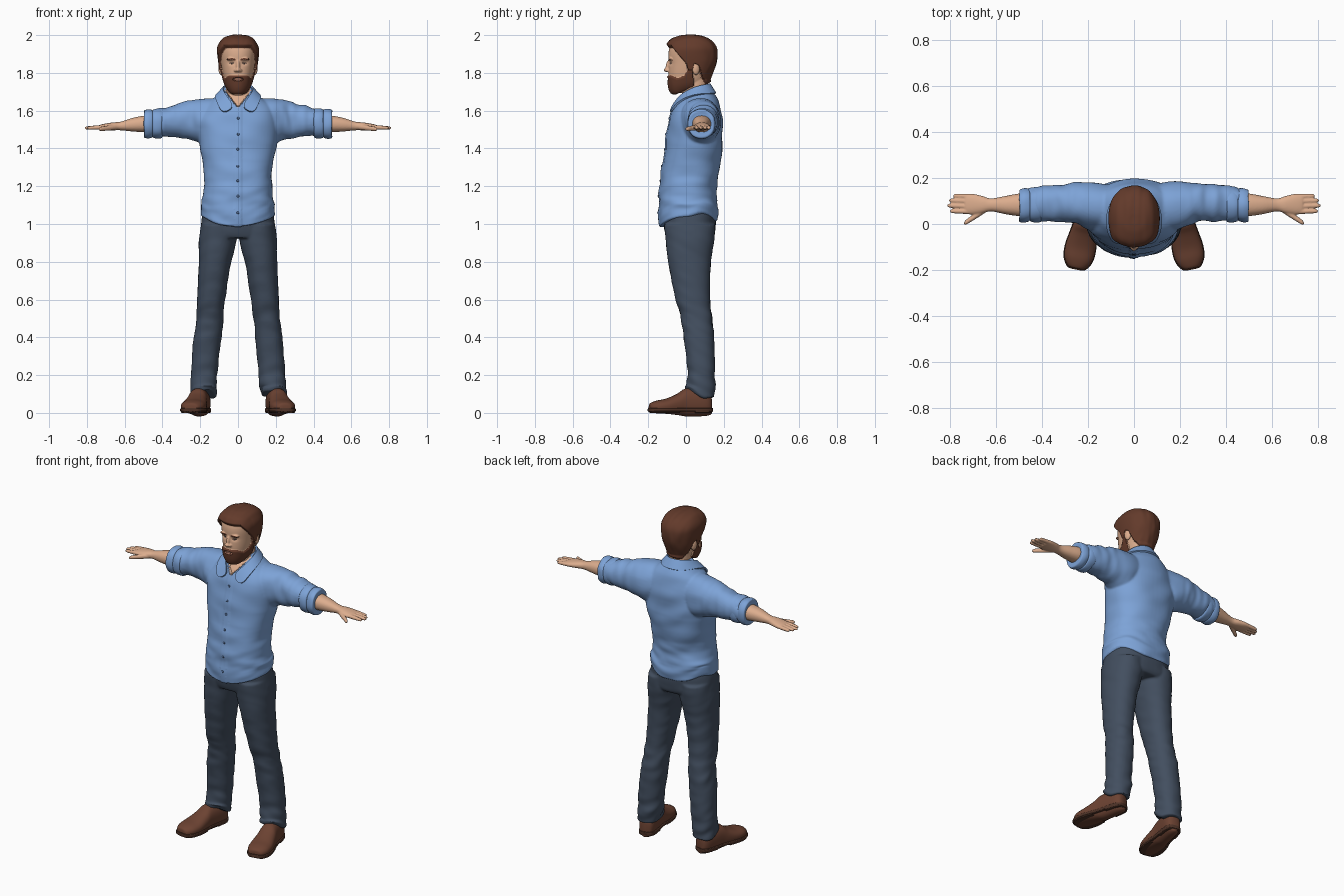
import bpy, bmesh, math
from mathutils import Vector, Matrix, noise

if "Cube" in bpy.data.objects:
    bpy.data.objects.remove(bpy.data.objects["Cube"])

def material(name, r, g, b):
    m = bpy.data.materials.new(name)
    m.diffuse_color = (r, g, b, 1)
    m.use_nodes = True
    m.node_tree.nodes["Principled BSDF"].inputs["Base Color"].default_value = m.diffuse_color
    return m

BLUE = material("shirt blue", .205, .366, .68)
NAVY = material("denim navy", .055, .077, .115)
SKIN = material("skin", .72, .42, .27)
HAIR = material("hair brown", .125, .043, .024)
LEATHER = material("shoe brown", .15, .055, .032)
SOLE = material("sole dark brown", .075, .032, .02)
LIPS = material("lips", .5, .22, .15)
DARK = material("eye dark", .03, .02, .018)
BUTTON = material("button blue", .09, .16, .32)

def ss(a, b, x):
    t = min(1, max(0, (x - a) / (b - a)))
    return t * t * (3 - 2 * t)

def lerp_table(pts, x):
    for (a, fa), (b, fb) in zip(pts, pts[1:]):
        if x <= b:
            return fa + (fb - fa) * max(0, (x - a) / (b - a))
    return pts[-1][1]

def loft(bm, rows, axis='z', n=40, p=2.2, side=1, steps=4):
    """Skin through rows (t, u0, u1, v0, v1); smooth interpolation between rows."""
    dense = []
    for i in range(len(rows) - 1):
        a, b, c, d = (rows[max(0, min(len(rows) - 1, i + k))] for k in (-1, 0, 1, 2))
        for s in range(steps):
            t = s / steps
            dense.append([.5 * (2*q + (r - o)*t + (2*o - 5*q + 4*r - w)*t*t + (3*q - o - 3*r + w)*t**3)
                          for o, q, r, w in zip(a, b, c, d)])
    dense.append(rows[-1])
    rings = []
    for t, u0, u1, v0, v1 in dense:
        ring = []
        for k in range(n):
            a = 2 * math.pi * k / n
            cu, cv = (math.copysign(abs(f) ** (2 / p), f) for f in (math.cos(a), math.sin(a)))
            u, v = (u0 + u1 + (u1 - u0) * cu) / 2, (v0 + v1 + (v1 - v0) * cv) / 2
            x, y, z = {'z': (u, v, t), 'x': (t, u, v), 'y': (u, t, v)}[axis]
            ring.append(bm.verts.new((x * side, y, z)))
        rings.append(ring)
    for r0, r1 in zip(rings, rings[1:]):
        for k in range(n):
            bm.faces.new((r0[k], r0[(k+1) % n], r1[(k+1) % n], r1[k]))
    bm.faces.new(rings[0][::-1])
    bm.faces.new(rings[-1])

def ball(bm, c, r, rot=None, seg=20):
    bmesh.ops.create_uvsphere(bm, u_segments=seg, v_segments=seg // 2, radius=1,
                              matrix=Matrix.LocRotScale(Vector(c), rot, Vector(r)))

def build(name, bm, mats, voxel=0, relax=0, disp=None, rule=None, mirror=False, extra=()):
    bmesh.ops.recalc_face_normals(bm, faces=bm.faces)
    me = bpy.data.meshes.new(name)
    bm.to_mesh(me)
    bm.free()
    ob = bpy.data.objects.new(name, me)
    bpy.context.collection.objects.link(ob)
    def mod(kind, **kw):
        m = ob.modifiers.new(kind, kind)
        for k, v in kw.items():
            setattr(m, k, v)
    if voxel:
        mod('REMESH', mode='VOXEL', voxel_size=voxel)
    if relax:
        mod('SMOOTH', factor=.5, iterations=relax)
    if mirror:
        mod('MIRROR')
    for kind, kw in extra:
        mod(kind, **kw)
    dg = bpy.context.evaluated_depsgraph_get()
    me = bpy.data.meshes.new_from_object(ob.evaluated_get(dg))
    ob.modifiers.clear()
    ob.data = me
    me.materials.clear()
    for m in mats:
        me.materials.append(m)
    if rule:
        for f in me.polygons:
            f.material_index = rule(f.center)
    if disp:
        new = [disp(v.co.copy(), v.normal.copy()) for v in me.vertices]
        for v, co in zip(me.vertices, new):
            v.co = co
    me.shade_smooth()
    me.set_sharp_from_angle(angle=math.radians(50))
    bpy.context.view_layer.update()
    return ob

# Shirt: torso and sleeves fused, with folds, placket, open neck and curved hem
def in_neck(c):
    return c.y < .03 and c.z > 1.60 and abs(c.x) < (c.z - 1.615) * .75

def shirt_disp(c, n):
    arm = ss(.19, .27, abs(c.x))
    body = noise.noise(Vector((c.x*7 + c.z*4, c.y*6, c.z*12))) * .008
    body += noise.noise(Vector((c.x*12 - c.z*9, c.y*9, c.z*20))) * .004 * ss(1.35, 1.15, c.z)
    sleeve = noise.noise(Vector((abs(c.x)*24, c.y*9, c.z*9 + c.x*2))) * .008
    d = body * (1 - arm) + sleeve * arm
    if in_neck(c):
        d = -.008
    elif c.y < 0 and abs(c.x) < .02:
        d += .004
    co = c + n * d
    co.z += ss(1.16, 1.0, c.z) * (.055 * (c.x / .19)**2 + .028 * ss(0, .1, c.y))
    return co

bm = bmesh.new()
loft(bm, [(z, -w, w, y0, y1) for z, w, y0, y1 in (
    (.985, .195, -.142, .167), (1.05, .196, -.144, .169), (1.12, .191, -.142, .166),
    (1.2, .179, -.138, .16), (1.3, .182, -.123, .179), (1.4, .2, -.113, .193), (1.5, .213, -.1, .194),
    (1.58, .205, -.08, .188), (1.64, .165, -.055, .173), (1.675, .118, -.03, .156),
    (1.7, .086, -.012, .142), (1.725, .076, 0, .135))], n=56, p=2.3)
for s in (1, -1):
    loft(bm, [(.08, -.03, .17, 1.46, 1.66), (.15, -.03, .181, 1.42, 1.668), (.2, -.02, .182, 1.43, 1.664),
              (.25, 0, .18, 1.447, 1.655), (.3, .01, .175, 1.456, 1.642), (.36, .011, .17, 1.463, 1.624),
              (.43, .015, .162, 1.468, 1.607), (.48, .02, .14, 1.475, 1.595)], 'x', side=s)
shirt = build("shirt", bm, [BLUE, SKIN], .0065, 4, shirt_disp, lambda c: int(in_neck(c)))

# Rolled cuffs
bm = bmesh.new()
loft(bm, [(x, .085 - .076*k, .085 + .076*k - (x - .41)*.12, 1.532 - .077*k, 1.532 + .078*k - (x - .41)*.07)
          for x, k in ((.402, .9), (.408, 1), (.43, 1.03), (.447, .99), (.452, .93), (.457, .98),
                       (.475, 1.03), (.492, 1), (.497, .93), (.496, .75))], 'x', n=48)
build("sleeve_cuffs", bm, [BLUE], mirror=True, disp=lambda c, n: c + n * .004 *
      noise.noise(Vector((c.x*14, c.y*18, c.z*18))))

# Collar: strip from the nape to the front points, laid on the shirt
top = [(0, .13, 1.742), (.05, .115, 1.74), (.08, .06, 1.728), (.077, 0, 1.703), (.052, -.045, 1.665), (.014, -.075, 1.618)]
low = [(0, .16, 1.69), (.07, .14, 1.685), (.11, .065, 1.682), (.118, 0, 1.66), (.105, -.05, 1.628), (.082, -.085, 1.578)]
bm = bmesh.new()
pairs = []
for a, b in zip(top, low):
    _, loc, nor, _ = shirt.closest_point_on_mesh(Vector(b))
    low_pt = loc + nor * .012
    if b[0] == 0:
        low_pt.x = 0
    pairs.append((bm.verts.new(a), bm.verts.new(low_pt)))
for (a, b), (c, d) in zip(pairs, pairs[1:]):
    bm.faces.new((a, b, d, c))
build("collar", bm, [BLUE], mirror=True, extra=[('SUBSURF', dict(levels=2)),
      ('SOLIDIFY', dict(thickness=.01, offset=0))])

# Buttons down the placket
bm = bmesh.new()
for i in range(7):
    _, loc, nor, _ = shirt.closest_point_on_mesh(Vector((0, -.16, 1.06 + i * .085)))
    ball(bm, loc, (.007, .004, .007), seg=12)
build("buttons", bm, [BUTTON])

# Jeans: hips and two legs fused, creased at knee and ankle
def jeans_disp(c, n):
    amp = .003 + .006 * ss(.15, .0, abs(c.z - .48)) + .009 * ss(.3, .1, c.z)
    d = noise.noise(Vector((c.x*8, c.y*8 + c.x*5, c.z*19 + c.y*9))) * amp
    co = c + n * d
    co.z += ss(.16, .09, c.z) * .035 * ss(.1, 0, c.y)
    return co

bm = bmesh.new()
loft(bm, [(1.1, -.165, .165, -.115, .145), (1.05, -.187, .187, -.123, .156), (1, -.197, .197, -.119, .158),
          (.95, -.203, .203, -.11, .154), (.925, -.195, .195, -.1, .14)], n=56, p=2.4)
for s in (1, -1):
    loft(bm, [(1, .01, .197, -.115, .155), (.92, .008, .206, -.108, .15), (.85, .022, .207, -.101, .14),
              (.8, .036, .207, -.095, .133), (.7, .053, .211, -.076, .127), (.6, .068, .216, -.055, .126),
              (.5, .081, .223, -.026, .138), (.4, .088, .236, -.012, .149), (.3, .1, .244, 0, .151),
              (.2, .11, .25, .008, .153), (.13, .115, .253, 0, .156), (.082, .12, .253, -.005, .152)], side=s)
build("jeans", bm, [NAVY], .0065, 4, jeans_disp)

# Forearms and hands
bm = bmesh.new()
loft(bm, [(.44, .03, .135, 1.484, 1.577), (.5, .034, .132, 1.486, 1.573), (.56, .043, .121, 1.49, 1.561),
          (.62, .055, .111, 1.496, 1.542), (.66, .046, .122, 1.496, 1.538), (.7, .041, .131, 1.496, 1.532),
          (.728, .044, .131, 1.498, 1.526), (.735, .05, .125, 1.502, 1.522)], 'x')
def digit(x0, y0, x1, y1, z0, z1, r):
    loft(bm, [(x0 + (x1-x0)*t, y0 + (y1-y0)*t - r*k, y0 + (y1-y0)*t + r*k, z0 + (z1-z0)*t - r*k, z0 + (z1-z0)*t + r*k)
              for t, k in ((0, 1), (.35, 1.05), (.7, .95), (.92, .8), (1, .35))], 'x', n=16, p=2)
for y0, x1, y1 in ((.119, .785, .122), (.098, .803, .102), (.076, .811, .08), (.054, .799, .056)):
    digit(.69, y0, x1, y1, 1.514, 1.508, .0108)
digit(.635, .07, .738, .002, 1.514, 1.502, .0135)
build("forearms_and_hands", bm, [SKIN], .0042, 2, mirror=True)

# Head: skull, neck and nose fused; hair and beard are raised areas chosen by their outlines
HAIRLINE = [(-.2, 1.935), (-.065, 1.93), (-.03, 1.885), (0, 1.85), (.012, 1.81), (.035, 1.81), (.045, 1.845),
            (.065, 1.835), (.08, 1.775), (.1, 1.742), (.3, 1.742)]
BEARDLINE = [(-.2, 1.79), (-.075, 1.787), (-.045, 1.772), (-.01, 1.785), (.012, 1.82), (.035, 1.83), (.042, 1.7)]

def hair_at(c):
    return c.z - lerp_table(HAIRLINE, c.y)

def beard_at(c):
    return min(lerp_table(BEARDLINE, c.y) - c.z, c.z - 1.675 - .45 * (c.y + .08))

def mouth(c):
    return c.y < -.06 and (c.x / .024)**2 + ((c.z - 1.767) / .007)**2 < 1

def head_rule(c):
    ax = abs(c.x)
    if mouth(c):
        return 2
    if hair_at(c) > 0 or (beard_at(c) > 0 and not (c.y < -.096 and c.z > 1.795)):
        return 1
    if c.y < -.04 and .014 < ax < .058 and abs(c.z - 1.874 + abs(ax - .036) * .15) < .0045:
        return 1
    if c.y < -.04 and ((ax - .035) / .014)**2 + ((c.z - 1.851) / .0045)**2 < 1:
        return 3
    return 0

def head_disp(c, n):
    h, b = ss(-.002, .012, hair_at(c)), ss(-.002, .008, beard_at(c))
    strand = noise.noise(Vector((c.x*45, c.y*9, c.z*14)))
    d = h * (.0145 + strand * .003 + .008 * ss(0, -.06, c.y) * ss(1.985, 1.955, c.z))
    if not mouth(c):
        d = max(d, b * (.008 + strand * .0015))
    if c.y < -.03:
        d -= .007 * math.exp(-((abs(c.x) - .034) / .016)**2 - ((c.z - 1.853) / .011)**2)
    return c + n * d

bm = bmesh.new()
loft(bm, [(z, -w, w, y0, y1) for z, w, y0, y1 in (
    (1.693, .026, -.068, -.02), (1.7, .038, -.078, .01), (1.72, .054, -.086, .06), (1.75, .069, -.09, .102),
    (1.8, .081, -.093, .128), (1.85, .09, -.092, .146), (1.9, .096, -.093, .152), (1.935, .095, -.086, .146),
    (1.965, .078, -.065, .12), (1.982, .05, -.035, .08), (1.988, .02, 0, .045))], n=64)
loft(bm, [(1.57, -.064, .064, -.012, .122), (1.65, -.062, .062, -.014, .12), (1.7, -.062, .062, -.018, .117),
          (1.77, -.064, .064, -.02, .115)])
ball(bm, (0, -.092, 1.84), (.011, .015, .032), Matrix.Rotation(-.22, 3, 'X').to_quaternion())
ball(bm, (0, -.099, 1.816), (.015, .019, .012))
for s in (1, -1):
    ball(bm, (s * .012, -.094, 1.813), (.01, .014, .009))
    ball(bm, (s * .034, -.082, 1.873), (.028, .013, .009))
build("head", bm, [SKIN, HAIR, LIPS, DARK], .0036, 3, head_disp, head_rule)

# Ears
bm = bmesh.new()
ball(bm, (.09, .053, 1.822), (.013, .02, .033), Matrix.Rotation(.3, 3, 'Z').to_quaternion())
build("ears", bm, [SKIN], mirror=True)

# Shoes: upper, sole and heel lofted along their length, turned out a little
TURN = Matrix.Translation((.2125, -.005, 0)) @ Matrix.Rotation(.2, 4, 'Z')
OUTLINE = [(-.192, .02), (-.185, .04), (-.15, .061), (-.1, .066), (-.04, .058), (0, .052),
           (.06, .05), (.11, .046), (.135, .034), (.143, .016)]
TOPS = (.04, .053, .066, .076, .102, .128, .13, .122, .1, .075)
def shoe_part(name, rows, mat, p):
    bm = bmesh.new()
    loft(bm, rows, 'y', n=40, p=p)
    bm.transform(TURN)
    build(name, bm, [mat], mirror=True)
shoe_part("shoe_uppers", [(y, -w, w, .014 - h * .25, h) for (y, w), h in zip(OUTLINE, TOPS)], LEATHER, 2.3)
shoe_part("shoe_soles", [(y * 1.025, -w * 1.05, w * 1.05, .006, .026) for y, w in OUTLINE], SOLE, 6)
shoe_part("shoe_heels", [(y, -w * 1.05, w * 1.05, 0, .024) for y, w in [(.045, .045), (.047, .05)] + OUTLINE[6:]], SOLE, 8)
shoe_part("shoe_treads", [(y, -w, w, 0, .012) for y, w in OUTLINE[1:5]], SOLE, 8)
